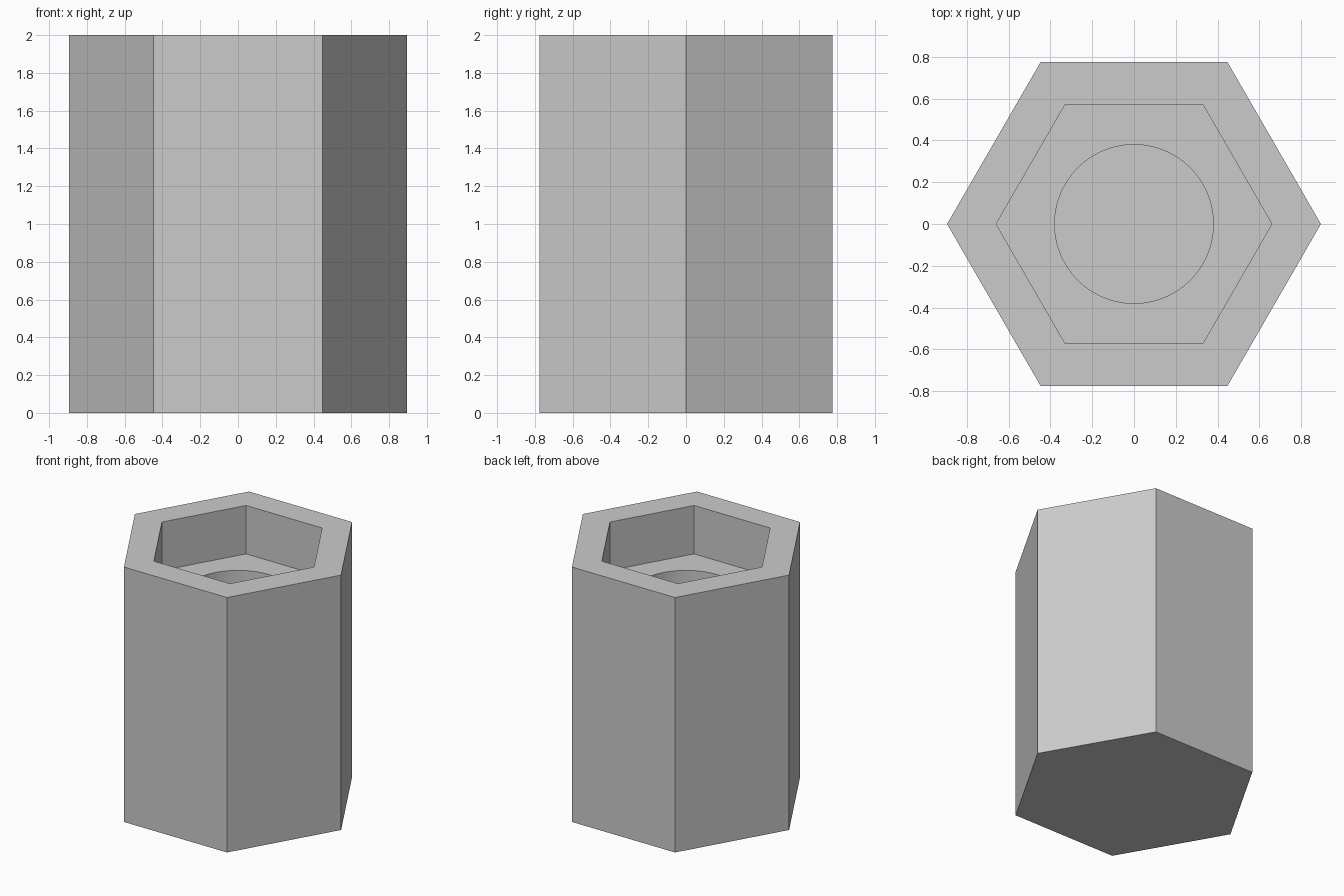
import bpy, bmesh, math

default = bpy.data.objects.get("Cube")
if default:
    bpy.data.objects.remove(default, do_unlink=True)

HEIGHT = 2.0
OUTER_R = 0.895      # corner radius of the body
SOCKET_R = 0.66      # corner radius of the hexagonal recess
SOCKET_Z = 1.62      # floor of the hexagonal recess
BORE_R = 0.38        # round hole below the recess
BORE_Z = 0.2         # floor of the round hole
ARC = 12             # bore segments per hexagon side

grey = bpy.data.materials.new("plain grey")
grey.use_nodes = True
colour = (0.6, 0.6, 0.6, 1.0)
grey.diffuse_color = colour
grey.node_tree.nodes["Principled BSDF"].inputs["Base Color"].default_value = colour

bm = bmesh.new()


def ring(radius, z, sides=6):
    step = math.tau / sides
    return [bm.verts.new((radius * math.cos(i * step), radius * math.sin(i * step), z))
            for i in range(sides)]


def bridge(a, b, smooth=False):
    n = len(a)
    for i in range(n):
        j = (i + 1) % n
        bm.faces.new((a[i], a[j], b[j], b[i])).smooth = smooth


# Outer walls, rim and hexagonal recess
base = ring(OUTER_R, 0)
top = ring(OUTER_R, HEIGHT)
lip = ring(SOCKET_R, HEIGHT)
ledge = ring(SOCKET_R, SOCKET_Z)
for lower, upper in ((base, top), (top, lip), (lip, ledge)):
    bridge(lower, upper)

# Recess floor around the round hole, one face per hexagon side
bore_top = ring(BORE_R, SOCKET_Z, 6 * ARC)
bore_end = ring(BORE_R, BORE_Z, 6 * ARC)
for k in range(6):
    arc = [bore_top[(k * ARC + i) % len(bore_top)] for i in range(ARC + 1)]
    bm.faces.new([ledge[k], ledge[(k + 1) % 6]] + arc[::-1])

# Blind round hole and closed base
bridge(bore_top, bore_end, smooth=True)
bm.faces.new(bore_end)
bm.faces.new(base)
bmesh.ops.recalc_face_normals(bm, faces=bm.faces)

mesh = bpy.data.meshes.new("hex_socket_body")
bm.to_mesh(mesh)
bm.free()
mesh.materials.append(grey)
body = bpy.data.objects.new("hex_socket_body", mesh)
bpy.context.collection.objects.link(body)

# Smooth bore wall with crisp edges everywhere else
bpy.ops.object.select_all(action="DESELECT")
body.select_set(True)
bpy.context.view_layer.objects.active = body
bpy.ops.object.shade_smooth_by_angle(angle=math.radians(30))
